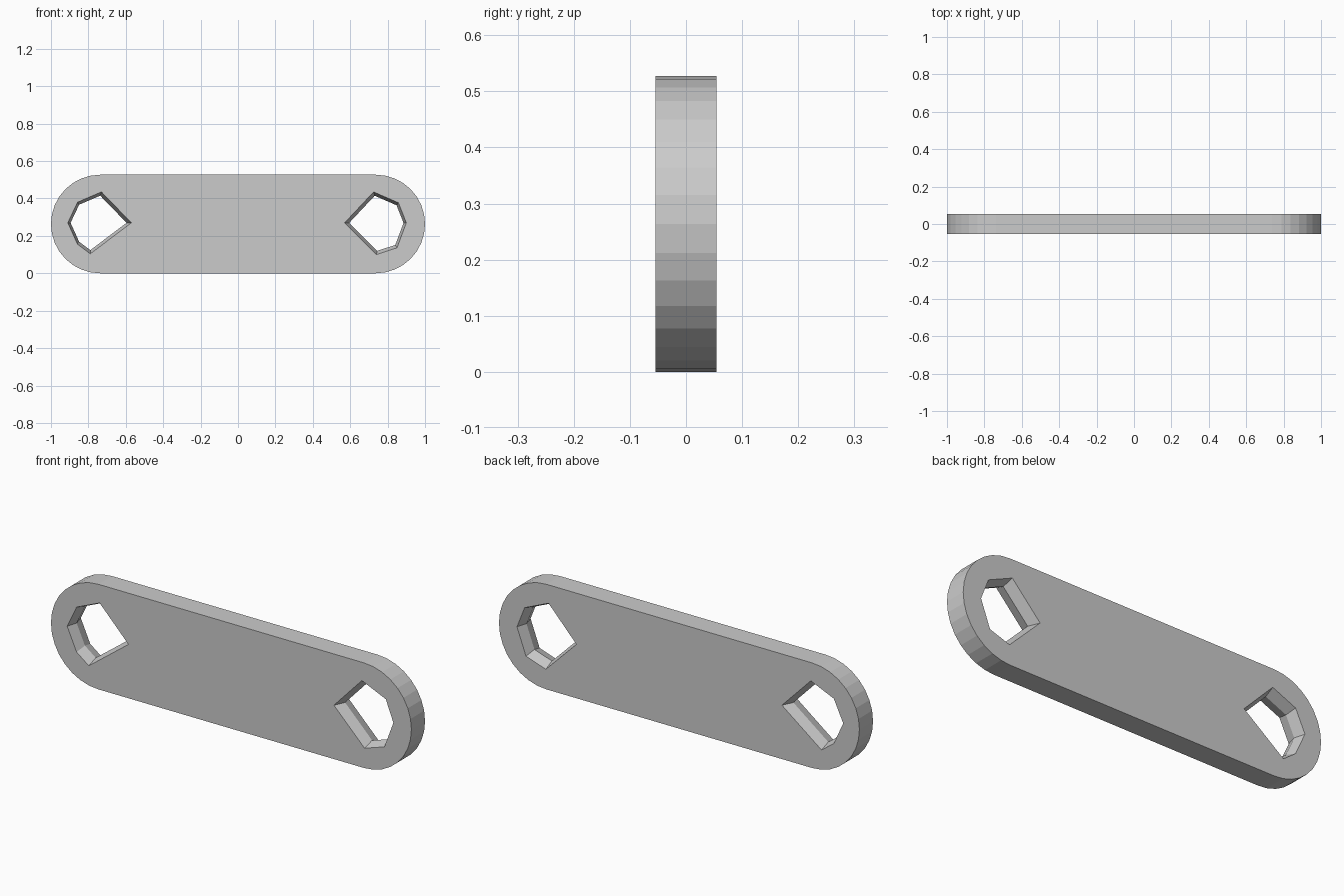
import bpy, bmesh, math

if "Cube" in bpy.data.objects:
    bpy.data.objects.remove(bpy.data.objects["Cube"])

R, T = 0.2635, 0.054          # end radius, half thickness


def loft(name, rings):
    """Closed solid through matching rings of (x, y, z) points."""
    bm = bmesh.new()
    vs = [[bm.verts.new(p) for p in ring] for ring in rings]
    n = len(vs[0])
    for a, b in zip(vs, vs[1:]):
        for i in range(n):
            j = (i + 1) % n
            bm.faces.new((a[i], a[j], b[j], b[i]))
    bm.faces.new(vs[0])
    bm.faces.new(vs[-1])
    bmesh.ops.recalc_face_normals(bm, faces=bm.faces)
    me = bpy.data.meshes.new(name)
    bm.to_mesh(me)
    bm.free()
    ob = bpy.data.objects.new(name, me)
    bpy.context.collection.objects.link(ob)
    return ob


# flat bar with half-round ends
outline = []
for side, start in ((1, -90), (-1, 90)):
    for i in range(17):
        a = math.radians(start + i * 180 / 16)
        outline.append((side * (1 - R) + R * math.cos(a), R + R * math.sin(a)))
bar = loft("link_bar", [[(x, y, z) for x, z in outline] for y in (-T, T)])

# faceted holes that narrow at the middle of the thickness
holes = {
    "left_hole_cutter": [(-0.73, 0.435), (-0.858, 0.38), (-0.91, 0.27),
                         (-0.858, 0.155), (-0.79, 0.104), (-0.57, 0.27)],
    "right_hole_cutter": [(0.725, 0.435), (0.858, 0.377), (0.90, 0.27),
                          (0.85, 0.136), (0.74, 0.10), (0.57, 0.27)],
}
for name, pts in holes.items():
    cx = sum(p[0] for p in pts) / len(pts)
    cz = sum(p[1] for p in pts) / len(pts)
    rings = [[(cx + (x - cx) * s, y, cz + (z - cz) * s) for x, z in pts]
             for y, s in ((-2 * T, 1.12), (0, 0.88), (2 * T, 1.12))]
    cutter = loft(name, rings)
    cutter.hide_render = True
    cutter.hide_viewport = False
    cutter.display_type = 'WIRE'
    mod = bar.modifiers.new(name, 'BOOLEAN')
    mod.operation = 'DIFFERENCE'
    mod.solver = 'EXACT'
    mod.object = cutter
